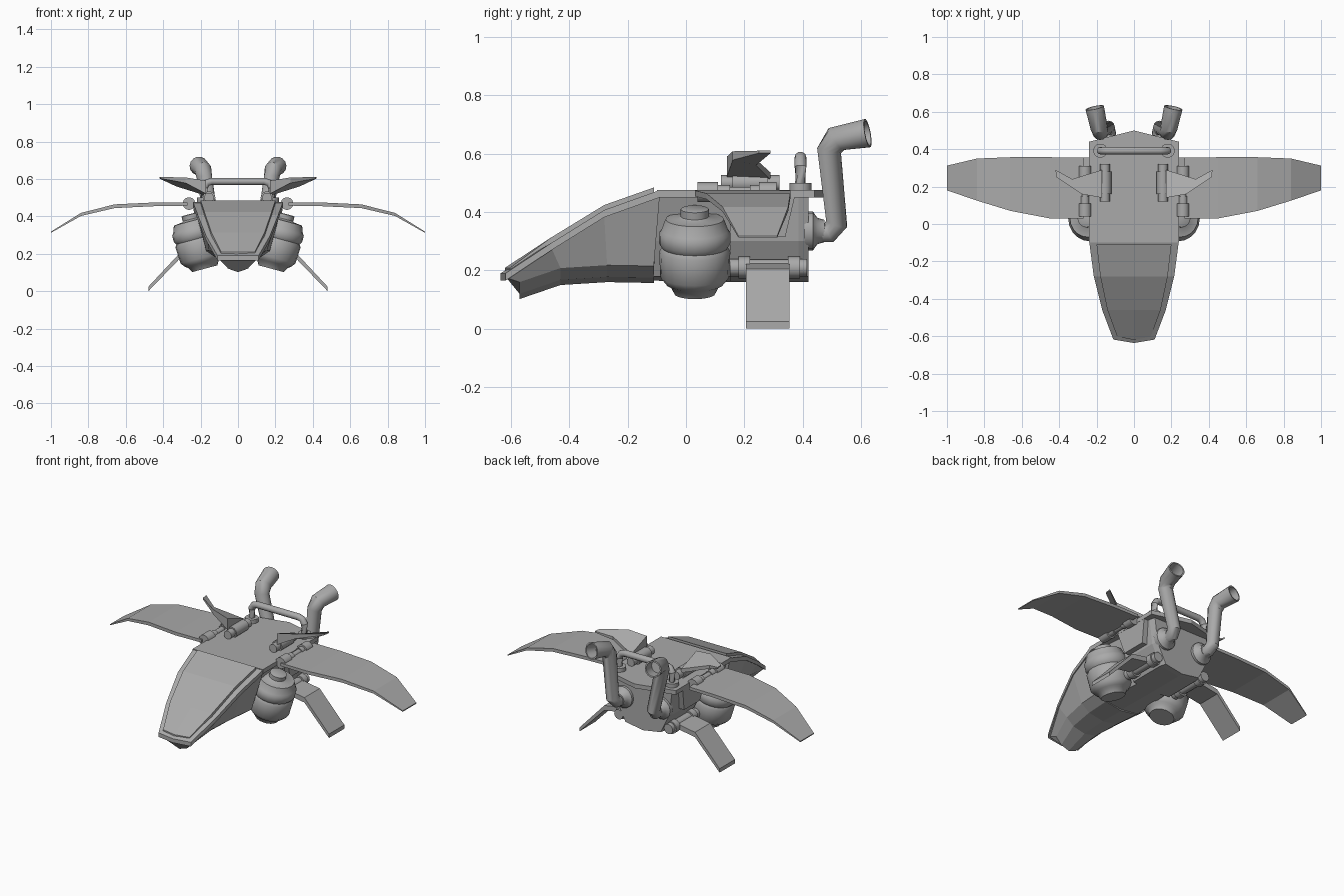
import bpy, math
from mathutils import Vector

if "Cube" in bpy.data.objects:
    bpy.data.objects.remove(bpy.data.objects["Cube"])

grey = bpy.data.materials.new("hull_grey")
grey.diffuse_color = (0.4, 0.4, 0.4, 1)
grey.use_nodes = True
grey.node_tree.nodes["Principled BSDF"].inputs["Base Color"].default_value = grey.diffuse_color


def mesh(name, verts, faces, smooth=False):
    me = bpy.data.meshes.new(name)
    me.from_pydata([tuple(v) for v in verts], [], faces)
    ob = bpy.data.objects.new(name, me)
    bpy.context.collection.objects.link(ob)
    me.materials.append(grey)
    bpy.ops.object.select_all(action='DESELECT')
    ob.select_set(True)
    bpy.context.view_layer.objects.active = ob
    bpy.ops.object.mode_set(mode='EDIT')
    bpy.ops.mesh.select_all(action='SELECT')
    bpy.ops.mesh.normals_make_consistent(inside=False)
    bpy.ops.object.mode_set(mode='OBJECT')
    if smooth:
        bpy.ops.object.shade_smooth_by_angle(angle=math.radians(40))
    return ob


def loft(name, rings, smooth=False):
    """Skin a row of equal closed rings and cap both ends."""
    n = len(rings[0])
    verts = [p for r in rings for p in r]
    faces = [(a * n + i, a * n + (i + 1) % n, (a + 1) * n + (i + 1) % n, (a + 1) * n + i)
             for a in range(len(rings) - 1) for i in range(n)]
    faces += [tuple(range(n)), tuple(range((len(rings) - 1) * n, len(rings) * n))]
    return mesh(name, verts, faces, smooth)


def circle(c, axis, r, n):
    q = Vector(axis).to_track_quat('Z', 'Y')
    return [Vector(c) + q @ Vector((r * math.cos(2 * math.pi * i / n),
                                    r * math.sin(2 * math.pi * i / n), 0)) for i in range(n)]


def lathe(name, centre, axis, profile, n=16):
    """Turned part: profile is (distance along axis, radius)."""
    d = Vector(axis).normalized()
    return loft(name, [circle(Vector(centre) + d * t, d, r, n) for t, r in profile], True)


def pipe(name, path, radii, n=12, bore=0):
    """Tube along a path, with an optional hollow mouth at its end."""
    p = [Vector(v) for v in path]
    rings = []
    for i in range(len(p)):
        a = (p[i] - p[i - 1]).normalized() if i else Vector()
        b = (p[i + 1] - p[i]).normalized() if i < len(p) - 1 else Vector()
        rings.append(circle(p[i], a + b, radii[i], n))
    if bore:
        d = (p[-1] - p[-2]).normalized()
        rings += [circle(p[-1], d, bore, n), circle(p[-1] - d * 0.07, d, bore * 0.9, n)]
    return loft(name, rings, True)


def prism(name, top, bottom):
    return loft(name, [top, bottom])


def mirrored(half):
    return half + [(-x, y, z) for x, y, z in reversed(half) if abs(x) > 1e-6]


# Nose hull: upper edge, lower chine and keel at each station
stations = [(-0.09, 0.24, 0.455, -0.11, 0.15, 0.165), (-0.28, 0.215, 0.385, -0.27, 0.135, 0.168),
            (-0.46, 0.17, 0.275, -0.43, 0.11, 0.158), (-0.615, 0.11, 0.175, -0.57, 0.07, 0.11)]
rings = []
for i, (y, w, z, yb, wb, zb) in enumerate(stations):
    yc = y - (0.02 if i == 3 else 0)
    rings.append(mirrored([(0, yc, z), (w - 0.005, y, z), (wb + 0.02, yb, zb + 0.05),
                           (wb * 0.75, yb, zb + 0.01), (0, yb, zb - 0.008)]))
loft("nose_hull", rings)


# Two stacked shells over the nose
def shell(name, rows, lift, thick):
    out = []
    for y, w, z in rows:
        front = -0.018 if y < -0.55 else 0
        out.append([(-w, y, z), (0, y + front, z), (w, y, z), (w, y, z + thick + lift),
                    (0, y + front, z + thick + lift), (-w, y, z + thick + lift)])
    loft(name, out)


shell("nose_rim", [(-0.09, 0.24, 0.45), (-0.28, 0.215, 0.382), (-0.46, 0.17, 0.27),
                   (-0.618, 0.11, 0.165)], 0, 0.025)
shell("canopy", [(-0.11, 0.2, 0.46), (-0.28, 0.18, 0.4), (-0.46, 0.142, 0.29),
                 (-0.602, 0.09, 0.185)], 0.012, 0.012)

# Deck plate with pointed tail
outline = [(-0.24, -0.1), (0.24, -0.1), (0.24, 0.44), (0, 0.5), (-0.24, 0.44)]
prism("deck", [(x, y, 0.476) for x, y in outline], [(x, y, 0.45) for x, y in outline])

# Central body, narrow beside the engines and full at the rear
def section(y, wt, wm, wb, zb):
    return mirrored([(0, y, 0.46), (wt, y, 0.46), (wm, y, 0.3), (wb, y, 0.18), (0, y, zb)])


loft("core", [section(-0.11, 0.22, 0.17, 0.12, 0.165), section(0.16, 0.2, 0.15, 0.1, 0.16)])
loft("rear_body", [section(0.15, 0.21, 0.19, 0.13, 0.16), section(0.385, 0.21, 0.19, 0.13, 0.16),
                   section(0.42, 0.2, 0.18, 0.12, 0.16)])

# Wing and leg cross-section rows: (x, z, front y, back y, thickness)
wing = [(0.27, 0.475, 0.03, 0.355, 0.018), (0.45, 0.474, 0.03, 0.357, 0.02),
        (0.66, 0.464, 0.07, 0.357, 0.02), (0.84, 0.418, 0.125, 0.35, 0.016), (1.0, 0.318, 0.18, 0.312, 0.006)]
leg = [(0.19, 0.225, 0.205, 0.355, 0.03), (0.31, 0.205, 0.205, 0.355, 0.03),
       (0.478, 0.025, 0.205, 0.355, 0.024)]

for s, side in ((1, "right"), (-1, "left")):
    def slab(name, rows):
        loft(name, [[(s * x, f, z), (s * x, b, z), (s * x, b, z - t), (s * x, f, z - t)]
                    for x, z, f, b, t in rows])
    slab(side + "_wing", wing)
    slab(side + "_leg", leg)

    # Flank block
    flank = [(0.14, 0.462), (0.375, 0.462), (0.34, 0.315), (0.185, 0.315)]
    prism(side + "_flank", [(s * (0.24 if z > 0.4 else 0.225), y, z) for y, z in flank],
          [(s * 0.12, y, z) for y, z in flank])

    # Engine, leaning outward at the top
    lathe(side + "_engine", (s * 0.215, 0.03, 0.26), (s * 0.26, 0, 0.966),
          [(-0.145, 0.07), (-0.118, 0.084), (-0.11, 0.098), (-0.085, 0.118), (0.005, 0.122),
           (0.02, 0.113), (0.035, 0.123), (0.07, 0.123), (0.08, 0.115), (0.12, 0.1),
           (0.125, 0.055), (0.13, 0.048), (0.155, 0.048), (0.158, 0.042)], 20)

    # Hinges: thick collars on thin rods
    hinge = [(0, 0.02), (0.0, 0.034), (0.07, 0.034), (0.07, 0.024), (0.11, 0.024), (0.11, 0.018),
             (0.18, 0.018), (0.18, 0.024), (0.21, 0.024), (0.21, 0.034), (0.27, 0.034)]
    lathe(side + "_wing_hinge", (s * 0.262, 0.04, 0.468), (0, 1, 0), hinge, 12)
    lathe(side + "_leg_hinge", (s * 0.17, 0.15, 0.21), (0, 1, 0),
          [(0, 0.03), (0.03, 0.03), (0.03, 0.038), (0.07, 0.038), (0.07, 0.028), (0.2, 0.028),
           (0.2, 0.038), (0.24, 0.038), (0.24, 0.03), (0.265, 0.03)], 12)
    lathe(side + "_fin_hinge", (s * 0.155, 0.12, 0.5), (0, 1, 0),
          [(0, 0.026), (0.04, 0.026), (0.04, 0.034), (0.16, 0.034), (0.16, 0.026), (0.2, 0.026)], 12)

    # Upper fin: swept wedge rising from its hinge
    fin = [(0.17, 0.14, 0.59, 0.07), (0.28, 0.16, 0.608, 0.03), (0.415, 0.25, 0.61, 0.008),
           (0.42, 0.29, 0.61, 0.008), (0.33, 0.24, 0.58, 0.02), (0.17, 0.29, 0.535, 0.025)]
    prism(side + "_fin", [(s * x, y, z) for x, y, z, t in fin], [(s * x, y, z - t) for x, y, z, t in fin])

    # Exhaust: flange and bent open pipe
    lathe(side + "_exhaust_flange", (s * 0.13, 0.405, 0.335), (0, 1, 0),
          [(0, 0.066), (0.03, 0.066), (0.045, 0.045), (0.07, 0.038)], 16)
    pipe(side + "_exhaust", [(s * 0.13, 0.43, 0.33), (s * 0.133, 0.49, 0.33), (s * 0.14, 0.516, 0.36),
                             (s * 0.18, 0.49, 0.61), (s * 0.187, 0.515, 0.65), (s * 0.21, 0.622, 0.67)],
         [0.036, 0.036, 0.038, 0.042, 0.046, 0.05], 14, 0.042)

    # Handle foot
    lathe(side + "_handle_foot", (s * 0.18, 0.392, 0.47), (0, 0, 1), [(0, 0.038), (0.03, 0.038)], 14)

# Handle bar
half = [(0.18, 0.392, 0.47), (0.18, 0.392, 0.555), (0.165, 0.392, 0.58), (0.14, 0.392, 0.587)]
pipe("handle", half + [(-x, y, z) for x, y, z in reversed(half)], [0.02] * 8, 10)
